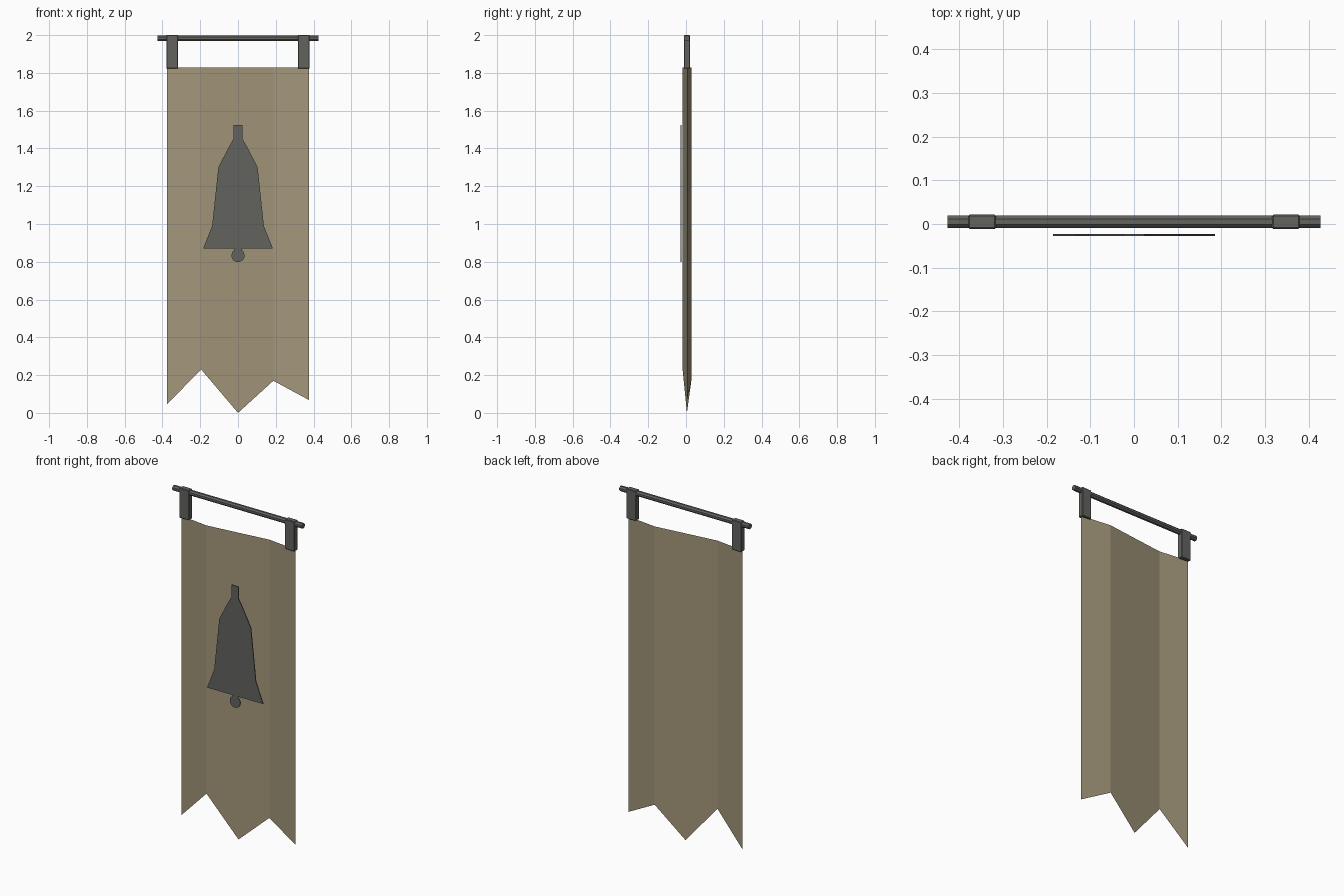
import bpy, bmesh, math
from mathutils import Matrix

if "Cube" in bpy.data.objects:
    bpy.data.objects.remove(bpy.data.objects["Cube"])


def material(name, rgb):
    m = bpy.data.materials.new(name)
    m.diffuse_color = (*rgb, 1)
    m.use_nodes = True
    m.node_tree.nodes["Principled BSDF"].inputs["Base Color"].default_value = m.diffuse_color
    return m


CLOTH = material("tan cloth", (0.366, 0.309, 0.195))
GREY = material("dark grey", (0.122, 0.127, 0.114))
MID_Y = 0.005


def finish(name, bm, mat):
    me = bpy.data.meshes.new(name)
    bm.to_mesh(me)
    bm.free()
    me.materials.append(mat)
    ob = bpy.data.objects.new(name, me)
    bpy.context.collection.objects.link(ob)
    return ob


# Cloth: one folded sheet with a ragged lower edge (x, y, bottom z)
folds = [(-0.376, MID_Y, 0.045), (-0.195, -0.018, 0.23), (0, MID_Y, 0.003),
         (0.187, 0.028, 0.17), (0.376, MID_Y, 0.068)]
bm = bmesh.new()
cols = [(bm.verts.new((x, y, z)), bm.verts.new((x, y, 1.828))) for x, y, z in folds]
for (a, b), (c, d) in zip(cols, cols[1:]):
    bm.faces.new((a, c, d, b))
# lowest tip rests on the ground
cols[2][0].co.z = 0
finish("banner_cloth", bm, CLOTH)

# Crossbar
bm = bmesh.new()
bmesh.ops.create_cone(bm, cap_ends=True, segments=8, radius1=0.0158, radius2=0.0158,
                      depth=0.854,
                      matrix=Matrix.Translation((0, MID_Y, 1.983))
                      @ Matrix.Rotation(math.pi / 2, 4, 'Y')
                      @ Matrix.Rotation(math.pi / 8, 4, 'Z'))
finish("crossbar", bm, GREY)

# Hanging straps
for side, label in ((-1, "left"), (1, "right")):
    bm = bmesh.new()
    bmesh.ops.create_cube(bm, size=1,
                          matrix=Matrix.Translation((side * 0.348, MID_Y, 1.911))
                          @ Matrix.Diagonal((0.063, 0.033, 0.178, 1)))
    bmesh.ops.bevel(bm, geom=bm.edges[:], offset=0.003, segments=1, affect='EDGES')
    finish(label + "_strap", bm, GREY)

# Bell emblem: mirrored outline with the clapper, as a thin plate
half = [(0.024, 1.524), (0.024, 1.45), (0.052, 1.402), (0.104, 1.3),
        (0.137, 0.99), (0.185, 0.869), (0.021, 0.869)]
for i in range(7):
    a = math.radians(54 - i * 24)
    half.append((0.035 * math.cos(a), 0.833 + 0.035 * math.sin(a)))
outline = half + [(-x, z) for x, z in reversed(half)]
bm = bmesh.new()
face = bm.faces.new([bm.verts.new((x, -0.028, z)) for x, z in outline])
ext = bmesh.ops.extrude_face_region(bm, geom=[face])
moved = [g for g in ext["geom"] if isinstance(g, bmesh.types.BMVert)]
bmesh.ops.translate(bm, verts=moved, vec=(0, 0.005, 0))
bmesh.ops.recalc_face_normals(bm, faces=bm.faces[:])
finish("bell_emblem", bm, GREY)
